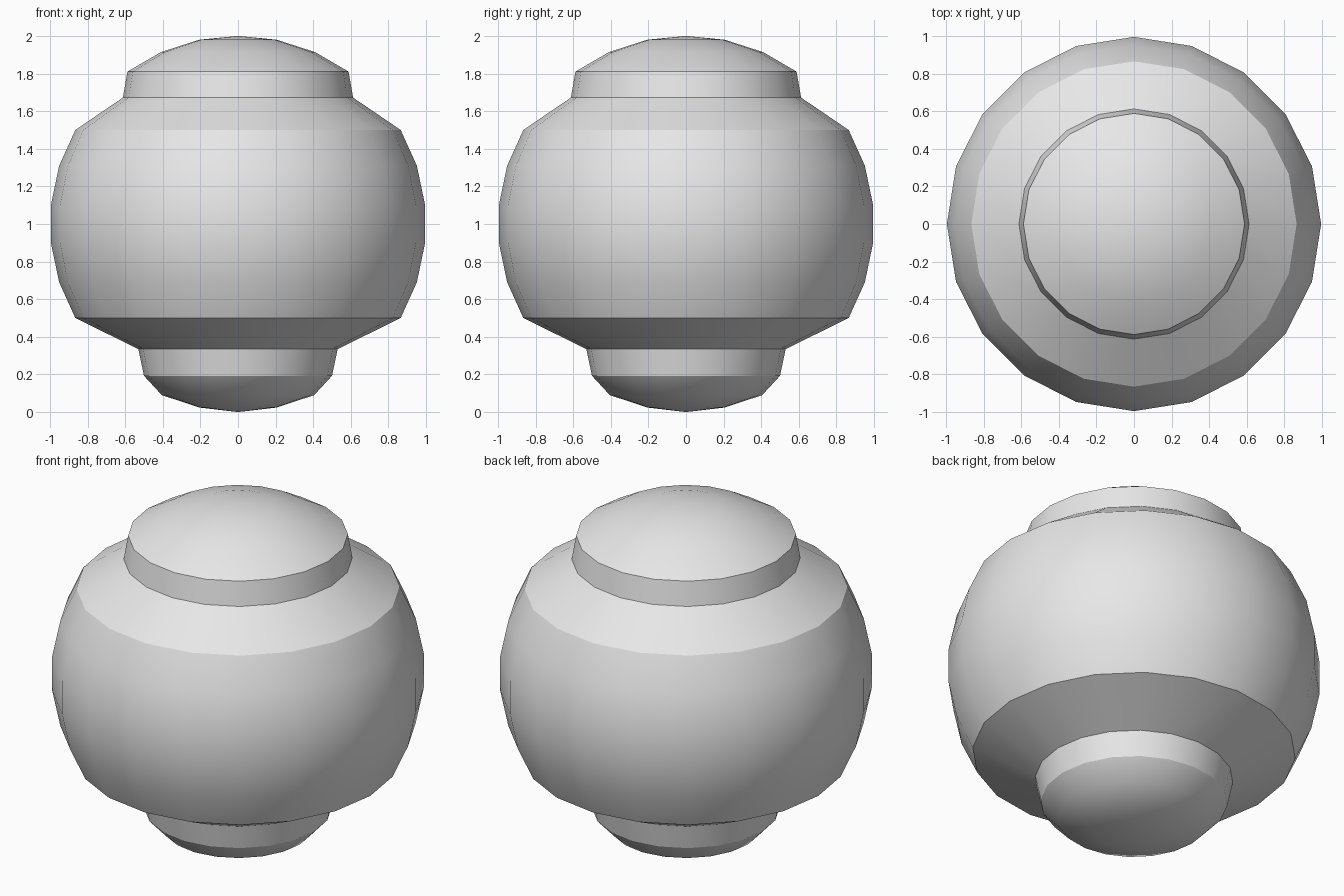
import bpy
import math

cube = bpy.data.objects.get("Cube")
if cube:
    bpy.data.objects.remove(cube, do_unlink=True)

SIDES = 20

# One plain grey material
grey = bpy.data.materials.new("light_grey")
grey.use_nodes = True
colour = (0.8, 0.8, 0.8, 1.0)
grey.diffuse_color = colour
grey.node_tree.nodes["Principled BSDF"].inputs["Base Color"].default_value = colour

# Radius and height from the bottom pole to the top pole
profile = [
    (0, 0), (0.205, 0.024), (0.405, 0.09), (0.5, 0.193),             # rounded foot
    (0.53, 0.335), (0.865, 0.5),                                     # underside
    (0.951, 0.69), (0.995, 0.9), (0.995, 1.1), (0.951, 1.31),        # belly
    (0.865, 1.5), (0.612, 1.672),                                    # shoulder
    (0.588, 1.81), (0.41, 1.914), (0.205, 1.98), (0, 2),             # collar, lid
]


def lathe(name, points, sides):
    """Turn a profile about z, with a single vertex at each pole."""
    verts, rings, faces = [], [], []
    for r, z in points:
        count = sides if r else 1
        start = len(verts)
        verts += [(r * math.cos(math.tau * i / sides),
                   r * math.sin(math.tau * i / sides), z) for i in range(count)]
        rings.append([start + i % count for i in range(sides)])
    for low, high in zip(rings, rings[1:]):
        for i in range(sides):
            j = (i + 1) % sides
            corners = [low[i], low[j], high[j], high[i]]
            faces.append(list(dict.fromkeys(corners)))
    mesh = bpy.data.meshes.new(name)
    mesh.from_pydata(verts, [], faces)
    mesh.materials.append(grey)
    obj = bpy.data.objects.new(name, mesh)
    bpy.context.collection.objects.link(obj)
    return obj


# Round vessel with foot, belly, shoulder and lid
vessel = lathe("round_vessel", profile, SIDES)
bpy.ops.object.select_all(action="DESELECT")
vessel.select_set(True)
bpy.context.view_layer.objects.active = vessel
bpy.ops.object.shade_smooth_by_angle(angle=math.radians(30))
